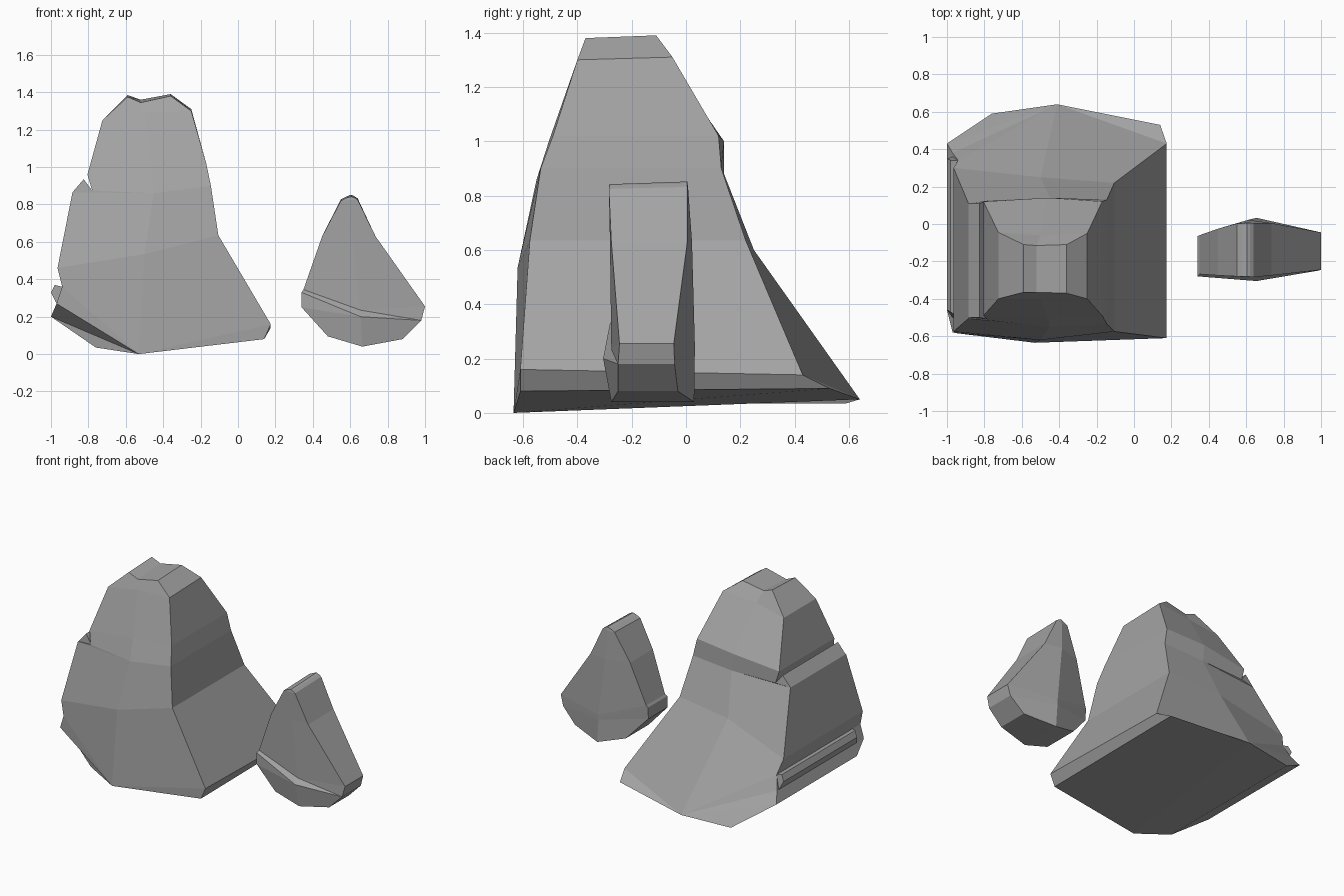
import bpy
import bmesh

if "Cube" in bpy.data.objects:
    bpy.data.objects.remove(bpy.data.objects["Cube"])

stone = bpy.data.materials.new("dark_stone")
stone.diffuse_color = (.37, .37, .37, 1)
stone.use_nodes = True
stone.node_tree.nodes["Principled BSDF"].inputs["Base Color"].default_value = stone.diffuse_color


def finish(name, bm):
    bmesh.ops.recalc_face_normals(bm, faces=bm.faces)
    mesh = bpy.data.meshes.new(name)
    bm.to_mesh(mesh)
    bm.free()
    mesh.materials.append(stone)
    bpy.context.collection.objects.link(bpy.data.objects.new(name, mesh))


def rock(name, rows):
    """Skin a faceted rock over stacked rings.
    Each row holds left, middle, right stations: (x, z, y_front, y_back[, z_back[, x_back]]).
    A row with only a left station reuses the last middle and right (fanned facets)."""
    bm = bmesh.new()
    cache = {}

    def vert(*co):
        if co not in cache:
            cache[co] = bm.verts.new(co)
        return cache[co]

    rings, full = [], None
    for row in rows:
        full = row if len(row) == 3 else row + full[1:]
        front = [vert(s[0], s[2], s[1]) for s in full]
        back = [vert(s[5] if len(s) > 5 else s[0], s[3], s[4] if len(s) > 4 else s[1])
                for s in full]
        rings.append(front + back[::-1])

    for low, high in zip(rings, rings[1:]):
        for i in range(6):
            j = (i + 1) % 6
            face = list(dict.fromkeys((low[i], low[j], high[j], high[i])))
            if len(face) > 2:
                bm.faces.new(face)
    # caps as two quads, creased along the middle
    for ring in (rings[0], rings[-1]):
        bm.faces.new((ring[0], ring[1], ring[4], ring[5]))
        bm.faces.new((ring[1], ring[2], ring[3], ring[4]))
    finish(name, bm)


def prism(name, profile):
    """Closed bar from (x, z, y_front, y_back) stations."""
    bm = bmesh.new()
    front = [bm.verts.new((x, yf, z)) for x, z, yf, yb in profile]
    back = [bm.verts.new((x, yb, z)) for x, z, yf, yb in profile]
    n = len(profile)
    bm.faces.new(front)
    bm.faces.new(back[::-1])
    for i in range(n):
        j = (i + 1) % n
        bm.faces.new((front[i], back[i], back[j], front[j]))
    finish(name, bm)


# Tall rock: flared foot, stepped left side, narrow flat crown
foot_mid = (-.53, 0, -.635, .64, .05, -.41)
foot_right = (.175, .16, -.61, .43, .14)
rock("large_rock", [
    ((-.76, .035, -.54, .59), foot_mid, (.14, .08, -.61, .53, .09)),
    ((-1, .2, -.46, .43), foot_mid, foot_right),
    ((-.97, .27, -.58, .38),),
    ((-.94, .36, -.585, .34),),
    ((-.965, .46, -.575, .3), (-.5, .535, -.62, .25, .6), (-.105, .635, -.575, .22)),
    ((-.885, .865, -.505, .11), (-.45, .86, -.55, .14, .88), (-.145, .9, -.535, .13)),
    ((-.78, .875, -.515, .125),),
    ((-.805, .96, -.49, .12), (-.46, 1.0, -.505, .14), (-.17, 1.02, -.49, .12)),
    ((-.725, 1.25, -.4, -.045), (-.5, 1.29, -.4, -.06), (-.25, 1.3, -.4, -.05, 1.31)),
    ((-.59, 1.375, -.365, -.11, 1.385), (-.52, 1.345, -.365, -.115, 1.36),
     (-.36, 1.38, -.37, -.11, 1.39)),
])

# Pointed ledge beside the groove, and the small ridge low on the left flank
prism("left_ledge", [(-.885, .865, -.5, .11), (-.825, .935, -.5, .11), (-.78, .875, -.51, .125)])
prism("left_ridge", [(-.97, .27, -.5, .36), (-1, .33, -.46, .35),
                     (-.98, .37, -.47, .34), (-.94, .36, -.5, .34)])

# Small rock: slim wedge with a thin crease round its lower front
crease_left, crease_mid = (.35, .345, -.268, -.06), (.655, .235, -.275, .033)
crease_right = (.98, .18, -.25, -.042)
rock("small_rock", [
    ((.48, .095, -.275, -.02), (.665, .04, -.275, .03), (.88, .08, -.25, -.03)),
    ((.34, .25, -.28, -.07), (.655, .2, -.305, .032), crease_right),
    ((.34, .33, -.28, -.065),),
    (crease_left, crease_mid, crease_right),
    (crease_left, crease_mid, (1.0, .255, -.245, -.045)),
    ((.45, .63, -.275, -.025), (.61, .63, -.28, .022), (.735, .63, -.275, .005)),
    ((.55, .82, -.28, .003, .828), (.6, .825, -.284, .008), (.64, .825, -.284, .005, .832)),
    ((.58, .835, -.28, .003, .843), (.605, .842, -.282, .005, .852),
     (.62, .838, -.282, .004, .846)),
])
